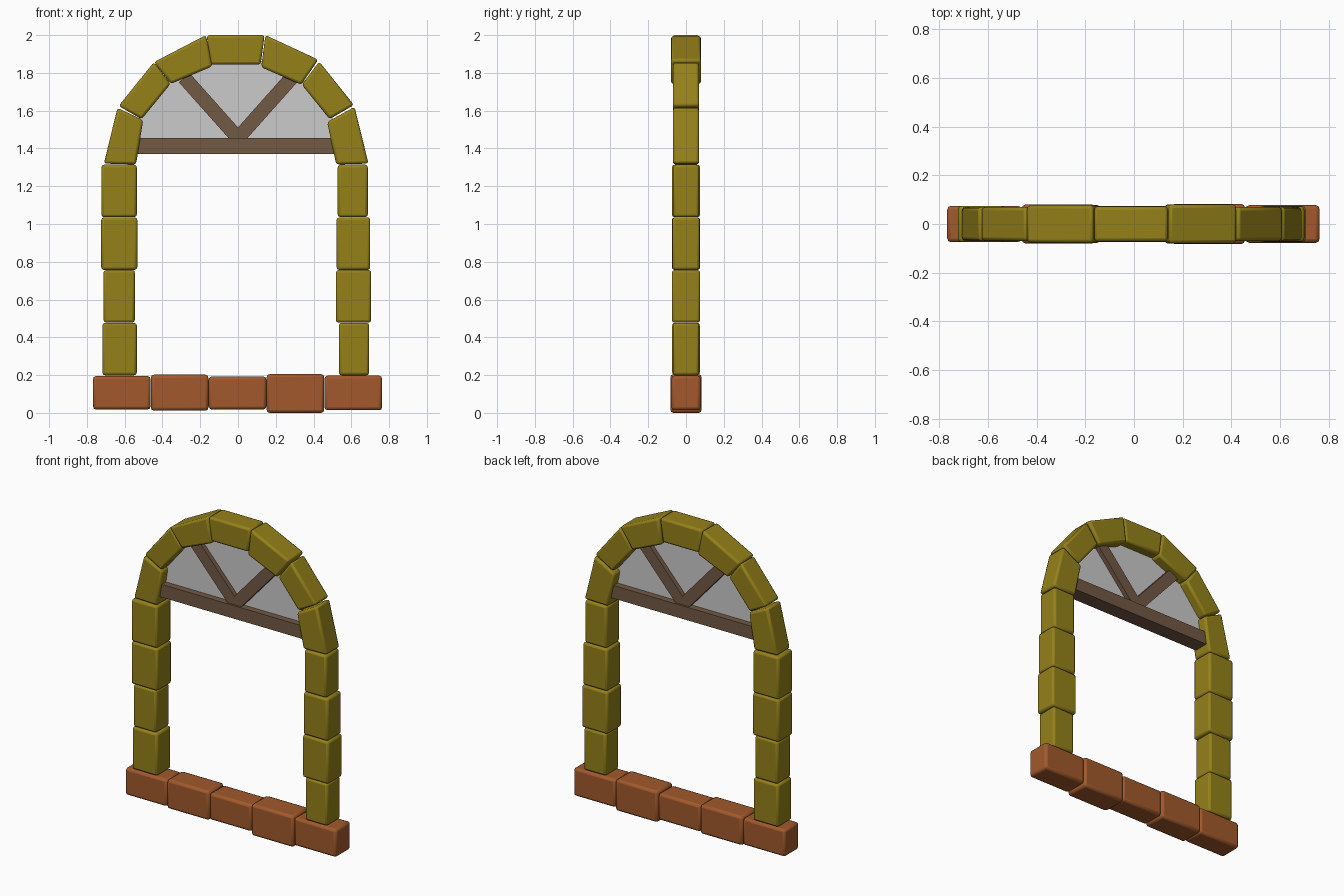
import bpy, bmesh
from mathutils import Vector

if "Cube" in bpy.data.objects:
    bpy.data.objects.remove(bpy.data.objects["Cube"])


def material(name, rgb):
    m = bpy.data.materials.new(name)
    m.diffuse_color = (*rgb, 1)
    m.use_nodes = True
    m.node_tree.nodes["Principled BSDF"].inputs["Base Color"].default_value = m.diffuse_color
    return m


STONE = material("ochre_stone", (0.30, 0.22, 0.01))
SILL = material("orange_brick", (0.36, 0.10, 0.025))
WOOD = material("brown_wood", (0.17, 0.10, 0.06))


def prism(name, outline, depth, mat=None, bevel=0.0):
    """Extrude an x-z outline through y, centred on y = 0."""
    bm = bmesh.new()
    front = [bm.verts.new((x, -depth / 2, z)) for x, z in outline]
    back = [bm.verts.new((x, depth / 2, z)) for x, z in outline]
    n = len(outline)
    bm.faces.new(front)
    bm.faces.new(back[::-1])
    for i in range(n):
        j = (i + 1) % n
        bm.faces.new((front[j], front[i], back[i], back[j]))
    bmesh.ops.recalc_face_normals(bm, faces=bm.faces[:])
    mesh = bpy.data.meshes.new(name)
    bm.to_mesh(mesh)
    bm.free()
    ob = bpy.data.objects.new(name, mesh)
    bpy.context.collection.objects.link(ob)
    if mat:
        mesh.materials.append(mat)
    if bevel:
        mod = ob.modifiers.new("rounded_edges", "BEVEL")
        mod.width = bevel
        mod.segments = 2
        bpy.context.view_layer.objects.active = ob
        ob.select_set(True)
        bpy.ops.object.shade_smooth_by_angle()
        ob.select_set(False)
    return ob


def rect(x0, x1, z0, z1):
    return [(x0, z0), (x1, z0), (x1, z1), (x0, z1)]


# Sill: a row of five bricks of slightly different heights
for i, (z0, z1, d) in enumerate([(.018, .195, .15), (.012, .202, .16), (.018, .193, .15),
                                 (.0, .205, .165), (.014, .197, .155)]):
    x = -.768 + i * .3065
    prism(f"sill_brick_{i + 1}", rect(x, x + .305, z0, z1), d, SILL, .016)

# Jambs: four stacked stones on each side, of uneven width
left = [(-.718, -.536, .146), (-.712, -.546, .14), (-.724, -.533, .15), (-.723, -.536, .15)]
right = [(.534, .694, .14), (.518, .705, .15), (.522, .70, .145), (.528, .687, .14)]
for side, stones in (("left", left), ("right", right)):
    for i, (x0, x1, d) in enumerate(stones):
        z = .199 + i * .279
        prism(f"{side}_jamb_stone_{i + 1}", rect(x0, x1, z, z + .278), d, STONE, .014)

# Arch: seven tapered stones (outer start, outer end, inner end, inner start)
arch = [
    ([(-.71, 1.32), (-.638, 1.615), (-.502, 1.55), (-.54, 1.315)], .14),
    ([(-.632, 1.625), (-.445, 1.857), (-.357, 1.742), (-.51, 1.555)], .14),
    ([(-.445, 1.857), (-.17, 2.0), (-.135, 1.835), (-.355, 1.742)], .155),
    ([(-.166, 2.0), (.141, 2.0), (.12, 1.844), (-.146, 1.844)], .145),
    ([(.145, 2.0), (.425, 1.87), (.335, 1.737), (.123, 1.83)], .16),
    ([(.43, 1.86), (.614, 1.63), (.485, 1.555), (.338, 1.737)], .14),
    ([(.617, 1.62), (.691, 1.32), (.52, 1.315), (.472, 1.54)], .14),
]
for i, (outline, d) in enumerate(arch):
    prism(f"arch_stone_{i + 1}", outline, d, STONE, .014)

# Timber: cross beam and two diagonal braces
prism("cross_beam", rect(-.55, .54, 1.37, 1.455), .10, WOOD)
for side, s in (("left", -1), ("right", 1)):
    a, b = Vector((0, 1.455)), Vector((s * .285, 1.775))
    n = (b - a).normalized().orthogonal() * .0375
    prism(f"{side}_brace", [a + n, b + n, b - n, a - n], .075, WOOD)

# Glass: thin pane filling the arch
prism("glass_pane", [(-.55, 1.40), (.54, 1.40), (.50, 1.56), (.35, 1.76),
                     (.13, 1.86), (-.15, 1.86), (-.37, 1.76), (-.53, 1.56)], .015)
